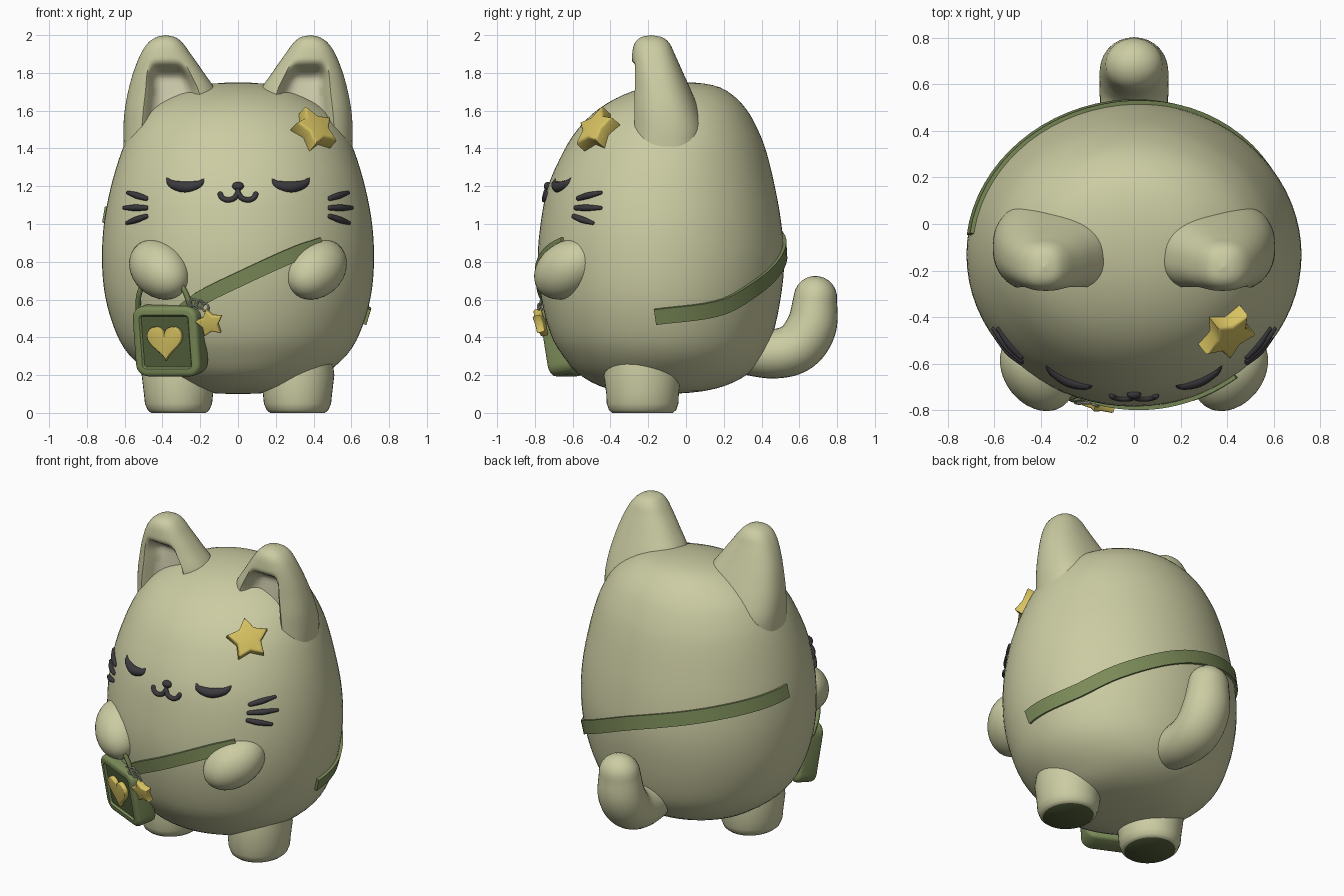
import bpy, bmesh, math
from mathutils import Vector, Matrix

if "Cube" in bpy.data.objects:
    bpy.data.objects.remove(bpy.data.objects["Cube"])

def material(name, r, g, b):
    m = bpy.data.materials.new(name)
    m.diffuse_color = (r, g, b, 1)
    m.use_nodes = True
    m.node_tree.nodes["Principled BSDF"].inputs["Base Color"].default_value = m.diffuse_color
    return m

FUR = material("pale sage fur", .60, .605, .365)
INNER = material("cream inner ear", .68, .66, .45)
GREEN = material("olive strap", .20, .26, .10)
DEEP = material("deep olive", .09, .12, .045)
GOLD = material("soft gold", .68, .54, .12)
DARK = material("charcoal", .045, .042, .048)
METAL = material("dull metal", .45, .45, .36)

def spline(rows, t):
    """Smooth interpolation of rows (key, values...)."""
    n = len(rows)
    i = 0
    while i < n - 2 and t > rows[i + 1][0]:
        i += 1
    def slope(k, c):
        a, b = rows[max(k - 1, 0)], rows[min(k + 1, n - 1)]
        return (b[c] - a[c]) / (b[0] - a[0])
    a, b = rows[i], rows[i + 1]
    h = b[0] - a[0]
    s = min(max((t - a[0]) / h, 0), 1)
    return [(2*s**3 - 3*s*s + 1) * a[c] + (s**3 - 2*s*s + s) * h * slope(i, c)
            + (3*s*s - 2*s**3) * b[c] + (s**3 - s*s) * h * slope(i + 1, c)
            for c in range(1, len(a))]

def finish(name, bm, *mats):
    bmesh.ops.recalc_face_normals(bm, faces=bm.faces)
    me = bpy.data.meshes.new(name)
    bm.to_mesh(me)
    bm.free()
    for m in mats:
        me.materials.append(m)
    ob = bpy.data.objects.new(name, me)
    bpy.context.collection.objects.link(ob)
    return ob

def loft(name, rings, *mats, rule=None):
    bm = bmesh.new()
    vs = [[bm.verts.new(p) for p in r] for r in rings]
    n = len(rings[0])
    for a, b in zip(vs, vs[1:]):
        for i in range(n):
            j = (i + 1) % n
            bm.faces.new((a[i], a[j], b[j], b[i]))
    for r in (vs[0], vs[-1]):
        if (r[0].co - r[n // 2].co).length > 1e-4:
            bm.faces.new(r)
    bmesh.ops.remove_doubles(bm, verts=bm.verts, dist=1e-5)
    if rule:
        for f in bm.faces:
            f.material_index = rule(f.calc_center_median())
    return finish(name, bm, *mats)

def tube(name, pts, radii, mat, ref=(0, 1, 0), wide=1, steps=6, sides=16):
    """Round-ended tube through points with varying radius."""
    rows = [(i, *p, r) for i, (p, r) in enumerate(zip(pts, radii))]
    path = [spline(rows, i / steps) for i in range((len(pts) - 1) * steps + 1)]
    pos, rad = [Vector(p[:3]) for p in path], [p[3] for p in path]
    t0, t1 = (pos[1] - pos[0]).normalized(), (pos[-1] - pos[-2]).normalized()
    caps = [k * math.pi / 12 for k in range(6, 0, -1)]
    line = [(pos[0] - t0 * rad[0] * math.sin(a), rad[0] * math.cos(a), t0) for a in caps]
    for i, p in enumerate(pos):
        t = pos[min(i + 1, len(pos) - 1)] - pos[max(i - 1, 0)]
        line.append((p, rad[i], t.normalized()))
    line += [(pos[-1] + t1 * rad[-1] * math.sin(a), rad[-1] * math.cos(a), t1) for a in caps[::-1]]
    rings = []
    for p, r, t in line:
        u = t.cross(Vector(ref)).normalized()
        v = t.cross(u) * wide
        rings.append([p + r * (u * math.cos(a) + v * math.sin(a))
                      for a in (2 * math.pi * k / sides for k in range(sides))])
    return loft(name, rings, mat)

def plate(name, outline, depth, mat4, mats, bevel=.01, inset=0):
    """Extruded outline with bevelled rims; optional sunken front panel."""
    bm = bmesh.new()
    f = bm.faces.new([bm.verts.new((x, y, 0)) for x, y in outline])
    ext = bmesh.ops.extrude_face_region(bm, geom=[f])
    bmesh.ops.translate(bm, vec=(0, 0, depth), verts=[v for v in ext["geom"] if isinstance(v, bmesh.types.BMVert)])
    bmesh.ops.recalc_face_normals(bm, faces=bm.faces)
    rim = [e for e in bm.edges if abs(e.verts[0].co.z - e.verts[1].co.z) < 1e-6]
    bmesh.ops.bevel(bm, geom=rim, offset=bevel, segments=3, profile=.5, affect='EDGES')
    if inset:
        front = max(bm.faces, key=lambda q: q.calc_center_median().z)
        bmesh.ops.inset_region(bm, faces=[front], thickness=inset)
        bmesh.ops.inset_region(bm, faces=[front], thickness=.008, depth=-.012)
        front.material_index = 1
    bm.transform(mat4)
    return finish(name, bm, *mats)

def ball(name, loc, scale, mat, rot=Matrix()):
    bm = bmesh.new()
    bmesh.ops.create_uvsphere(bm, u_segments=36, v_segments=20, radius=1)
    bm.transform(Matrix.Translation(loc) @ rot.to_4x4() @ Matrix.Diagonal((*scale, 1)))
    return finish(name, bm, mat)

# Body: rows of height, half width, front y, back y
BODY = [(.10, 0, -.13, -.13), (.12, .28, -.38, .12), (.2, .45, -.56, .32), (.3, .57, -.65, .41),
        (.4, .635, -.71, .455), (.6, .70, -.765, .50), (.8, .72, -.785, .52), (1.0, .71, -.77, .505),
        (1.2, .672, -.73, .47), (1.4, .61, -.64, .42), (1.5, .56, -.575, .38), (1.6, .48, -.475, .325),
        (1.68, .36, -.34, .25), (1.73, .22, -.19, .16), (1.75, 0, 0, 0)]
def angle(z):
    return math.acos(max(-1, min(1, 1 - 2 * (z - .1) / 1.65)))
BODY_T = [(angle(r[0]), *r[1:]) for r in BODY]

def around(th, z):
    rx, f, b = spline(BODY_T, angle(z))
    return Vector((rx * math.cos(th), (f + b) / 2 + (b - f) / 2 * math.sin(th), z))

def normal(th, z):
    a = around(th + .01, z) - around(th - .01, z)
    b = around(th, z + .01) - around(th, z - .01)
    return a.cross(b).normalized()

def surf(x, z, off=0):
    th = -math.acos(x / spline(BODY_T, angle(z))[0])
    return around(th, z) + normal(th, z) * off, normal(th, z)

def frame(p, n):
    r = Vector((0, 0, 1)).cross(n).normalized()
    return Matrix.Translation(p) @ Matrix((r, n.cross(r), n)).transposed().to_4x4()

TAU = 2 * math.pi
loft("body", [[around(TAU * k / 72, .1 + 1.65 * (1 - math.cos(math.pi * i / 48)) / 2) for k in range(72)]
              for i in range(49)], FUR)

# Ears: rows of height, outer x, inner x, front y, back y
EAR = [(1.4, .605, .15, -.3, .1), (1.5, .607, .11, -.3, .1), (1.6, .60, .10, -.30, .07),
       (1.7, .582, .115, -.295, .03), (1.8, .555, .18, -.29, -.015), (1.9, .515, .25, -.285, -.06),
       (1.96, .475, .295, -.27, -.09), (1.99, .43, .335, -.235, -.13), (2.0, .385, .385, -.185, -.185)]

def hollow(x, z):
    o, i, _, _ = spline(EAR, z)
    u = abs(abs(x) - (o + i) / 2) / max((o - i) / 2, .001) / .56
    s = min(max((1.87 - z) / .1, 0), 1)
    return max(0, 1 - u ** 4) * s * s * (3 - 2 * s)

def ear_ring(z, sx):
    o, i, f, b = spline(EAR, z)
    ring = []
    for k in range(64):
        c, s = math.cos(TAU * k / 64), math.sin(TAU * k / 64)
        x = (o + i) / 2 + (o - i) / 2 * math.copysign(abs(c) ** .85, c)
        y = (f + b) / 2 + (b - f) / 2 * math.copysign(abs(s) ** .85, s)
        if s < 0:
            y += .12 * hollow(x, z) * min(1, (b - f) * 4)
        ring.append((sx * x, y, z))
    return ring

for side, sx in (("left", -1), ("right", 1)):
    loft(side + "_ear", [ear_ring(1.4 + .6 * math.sin(math.pi / 2 * i / 36), sx) for i in range(37)], FUR, INNER,
         rule=lambda c: int(c.y < -.1 and hollow(c.x, c.z) > .75))
    # Arm
    d = Vector((-.52 * sx, -.70, -.49))
    ball(side + "_arm", (.415 * sx, -.63, .76), (.145, .145, .2), FUR, d.to_track_quat('Z', 'Y').to_matrix())
    # Foot and dark sole
    FOOT = [(0, .145, .16), (.015, .163, .178), (.05, .178, .19), (.1, .183, .192), (.2, .195, .205), (.32, .18, .18)]
    loft(side + "_foot", [[(sx * (.315 + rx * math.cos(TAU * k / 40)), -.23 + ry * math.sin(TAU * k / 40), z)
                           for k in range(40)] for z, rx, ry in FOOT], FUR, DEEP, rule=lambda c: int(c.z < .003))
    # Closed eye, whiskers and half of the mouth
    eye = [(.182, 1.238), (.21, 1.21), (.28, 1.196), (.35, 1.212), (.378, 1.243)]
    tube(side + "_eye", [surf(sx * x, z, -.006)[0] for x, z in eye], [.007, .022, .03, .022, .007], DARK)
    for n, (z0, z1, x1) in enumerate(((1.135, 1.165, .58), (1.085, 1.085, .60), (1.04, 1.005, .585))):
        w = [(.485 + (x1 - .485) * q, z0 + (z1 - z0) * q) for q in (0, .5, 1)]
        tube(f"{side}_whisker_{n + 1}", [surf(sx * x, z, .003)[0] for x, z in w], [.013, .017, .01], DARK, ref=(0, 0, 1))
    m = [(0, 1.165), (.02, 1.137), (.055, 1.127), (.083, 1.138), (.094, 1.157)]
    tube(side + "_mouth", [surf(sx * x, z, .002)[0] for x, z in m], [.014] * 5, DARK)
ball("nose", surf(0, 1.2)[0], (.031, .022, .023), DARK)
tube("mouth_stem", [surf(0, z, .002)[0] for z in (1.195, 1.18, 1.16)], [.012] * 3, DARK)

# Tail
tube("tail", [(0, .28, .33), (0, .46, .312), (0, .59, .35), (0, .665, .46), (0, .685, .61)],
     [.12, .13, .135, .133, .115], FUR, ref=(1, 0, 0), wide=1.1, sides=28)

# Strap pieces: flat bands following the body
def band(name, samples, width):
    rings = []
    for i, (p, n) in enumerate(samples):
        t = samples[min(i + 1, len(samples) - 1)][0] - samples[max(i - 1, 0)][0]
        w = n.cross(t).normalized() * width / 2
        rings.append([p - w - n * .02, p + w - n * .02, p + w + n * .016, p - w + n * .016])
    return loft(name, rings, GREEN)

BACK = [(-3, .51), (30, .56), (52, .67), (90, .87), (130, .99), (172, 1.05)]
back = [(math.radians(a), spline(BACK, a)[0]) for a in range(-3, 173, 5)]
band("back_strap", [(around(a, z), normal(a, z)) for a, z in back], .085)
FRONT = [(-.3, .53), (-.2, .605), (0, .705), (.3, .842), (.44, .89)]
band("front_strap", [surf(x, spline(FRONT, x)[0]) for x in (-.3 + .74 * i / 24 for i in range(25))], .078)

# Shoulder bag with sunken panel, heart and handle
def star(r, rot):
    return [(q * math.cos(a), q * math.sin(a)) for q, a in
            ((r if k % 2 == 0 else r * .58, math.radians(90 + rot + 36 * k)) for k in range(10))]

def rounded(h, r):
    return [(cx * (h - r) + r * math.cos(a), cy * (h - r) + r * math.sin(a))
            for q, (cx, cy) in enumerate(((1, 1), (-1, 1), (-1, -1), (1, -1)))
            for a in (math.pi / 2 * (q + k / 6) for k in range(7))]

bag_n = Vector((-.416, -.892, -.17)).normalized()
bag_c = Vector((-.385, -.68, .375))
plate("bag", rounded(.188, .065), .13, frame(bag_c - bag_n * .13, bag_n), (GREEN, DEEP), .022, .022)
heart = []
for k in range(36):
    a = TAU * k / 36
    heart.append((.0063 * 16 * math.sin(a)**3, .0063 * (13 * math.cos(a) - 5 * math.cos(2 * a)
                  - 2 * math.cos(3 * a) - math.cos(4 * a)) + .008))
plate("heart", heart, .03, frame(bag_c - bag_n * .016, bag_n), (GOLD,), .005)
tube("bag_handle", [(-.53, -.55, .53), (-.52, -.62, .64), (-.45, -.68, .76), (-.34, -.74, .72), (-.28, -.745, .64),
                    (-.245, -.73, .54)], [.014] * 6, GREEN, sides=10)

# Star charm on small rings, and star hair clip
plate("star_charm", star(.078, 12), .045, frame(*surf(-.14, .49, .025)), (GOLD,), .01)
for n, (x, z) in enumerate(((-.225, .59), (-.195, .58), (-.165, .565))):
    bpy.ops.mesh.primitive_torus_add(major_segments=20, minor_segments=8, major_radius=.02, minor_radius=.006,
                                     location=surf(x, z, .035)[0], rotation=(math.pi / 2 + .5 * (n - 1), .6 * n, 0))
    bpy.context.object.name = f"charm_ring_{n + 1}"
    bpy.context.object.data.materials.append(METAL)
plate("star_clip", star(.13, 8), .09, frame(*surf(.39, 1.485, -.025)), (GOLD,), .016)

# Smooth shading with crisp edges
bpy.ops.object.select_all(action='SELECT')
bpy.context.view_layer.objects.active = bpy.data.objects["body"]
bpy.ops.object.shade_smooth_by_angle(angle=math.radians(42))
